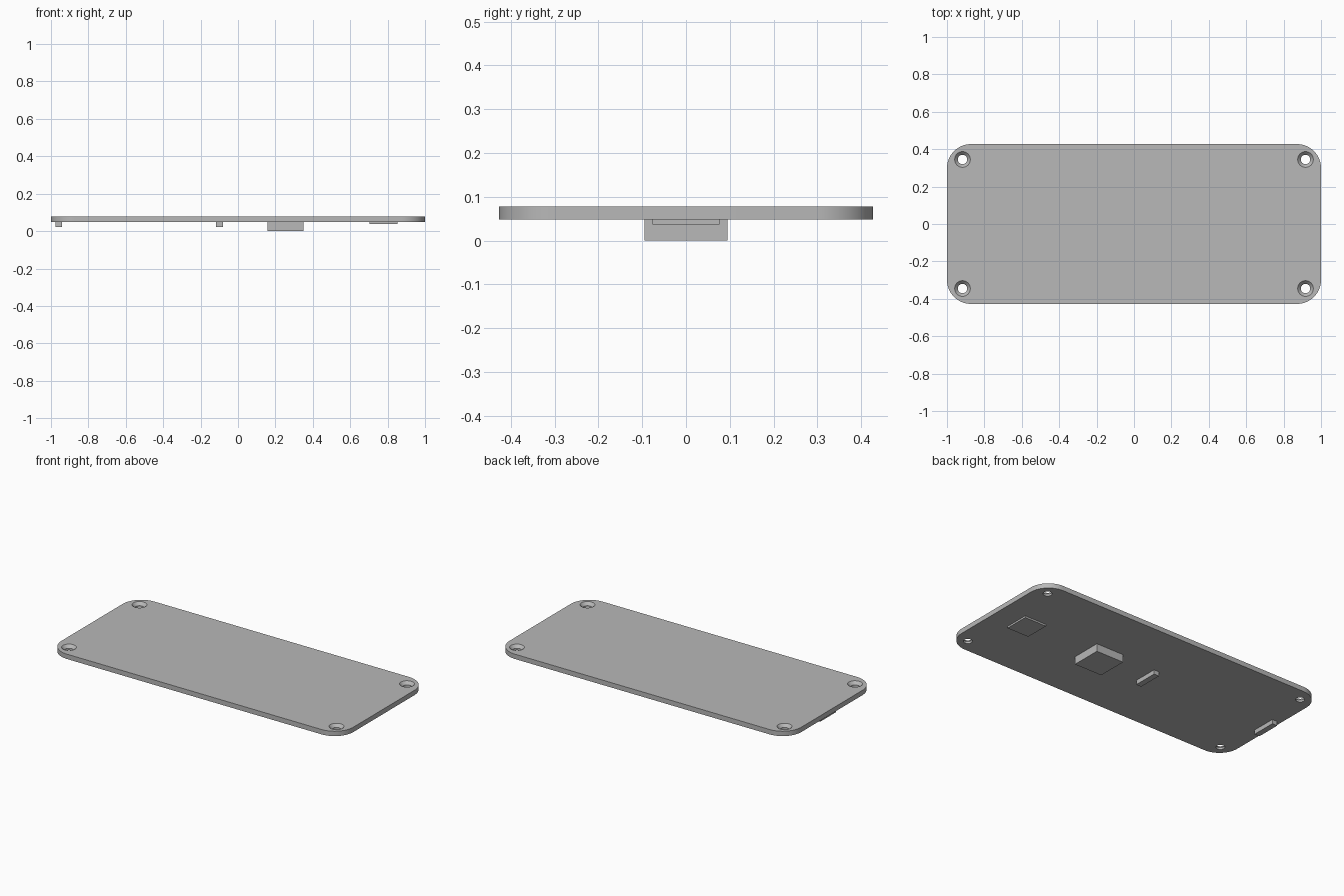
import bpy, bmesh
from math import cos, sin, pi

cube = bpy.data.objects.get("Cube")
if cube:
    bpy.data.objects.remove(cube)

grey = bpy.data.materials.new("light_grey")
grey.use_nodes = True
colour = (0.48, 0.48, 0.48, 1)
grey.diffuse_color = colour
grey.node_tree.nodes["Principled BSDF"].inputs["Base Color"].default_value = colour

HALF_X, HALF_Y, CORNER = 1.0, 0.427, 0.128
BOTTOM, TOP = 0.048, 0.078
HOLE_X, HOLE_Y = 0.917, 0.345
SIDES = 32


def make_object(name, bm):
    bmesh.ops.recalc_face_normals(bm, faces=bm.faces)
    mesh = bpy.data.meshes.new(name)
    bm.to_mesh(mesh)
    bm.free()
    mesh.materials.append(grey)
    obj = bpy.data.objects.new(name, mesh)
    bpy.context.collection.objects.link(obj)
    return obj


def skin(bm, rings):
    """Closed solid through a stack of equal-length rings."""
    loops = [[bm.verts.new(p) for p in ring] for ring in rings]
    n = len(loops[0])
    for a, b in zip(loops, loops[1:]):
        for i in range(n):
            j = (i + 1) % n
            bm.faces.new((a[i], a[j], b[j], b[i]))
    bm.faces.new(loops[0][::-1])
    bm.faces.new(loops[-1])


def block(name, x0, x1, half_y, z0):
    """Box hanging from the underside of the plate."""
    z1 = BOTTOM + 0.004
    corners = [(x0, -half_y), (x1, -half_y), (x1, half_y), (x0, half_y)]
    bm = bmesh.new()
    skin(bm, [[(x, y, z) for x, y in corners] for z in (z0, z1)])
    return make_object(name, bm)


# Rounded plate
outline = []
for k, (sx, sy) in enumerate([(1, 1), (-1, 1), (-1, -1), (1, -1)]):
    for i in range(17):
        a = (k + i / 16) * pi / 2
        outline.append((sx * (HALF_X - CORNER) + CORNER * cos(a),
                        sy * (HALF_Y - CORNER) + CORNER * sin(a)))
bm = bmesh.new()
skin(bm, [[(x, y, z) for x, y in outline] for z in (BOTTOM, TOP)])
plate = make_object("cover_plate", bm)

# Countersunk screw holes
profile = [(0.025, BOTTOM - 0.02), (0.025, 0.06), (0.042, TOP), (0.042, TOP + 0.02)]
bm = bmesh.new()
for sx in (-1, 1):
    for sy in (-1, 1):
        skin(bm, [[(sx * HOLE_X + r * cos(2 * pi * i / SIDES),
                    sy * HOLE_Y + r * sin(2 * pi * i / SIDES), z)
                   for i in range(SIDES)] for r, z in profile])
cutter = make_object("screw_hole_cutter", bm)
cutter.hide_render = True
cut = plate.modifiers.new("screw_holes", "BOOLEAN")
cut.operation = "DIFFERENCE"
cut.solver = "EXACT"
cut.object = cutter

bpy.ops.object.select_all(action="DESELECT")
plate.select_set(True)
bpy.context.view_layer.objects.active = plate
bpy.ops.object.modifier_apply(modifier=cut.name)
bpy.data.objects.remove(cutter)
bpy.ops.object.shade_smooth_by_angle(angle=pi / 6)

# Pads and ribs on the underside
block("large_pad", 0.159, 0.349, 0.095, 0.0)
block("thin_pad", 0.704, 0.854, 0.077, 0.037)
block("end_rib", -0.975, -0.94, 0.077, 0.021)
block("middle_rib", -0.117, -0.081, 0.077, 0.021)
